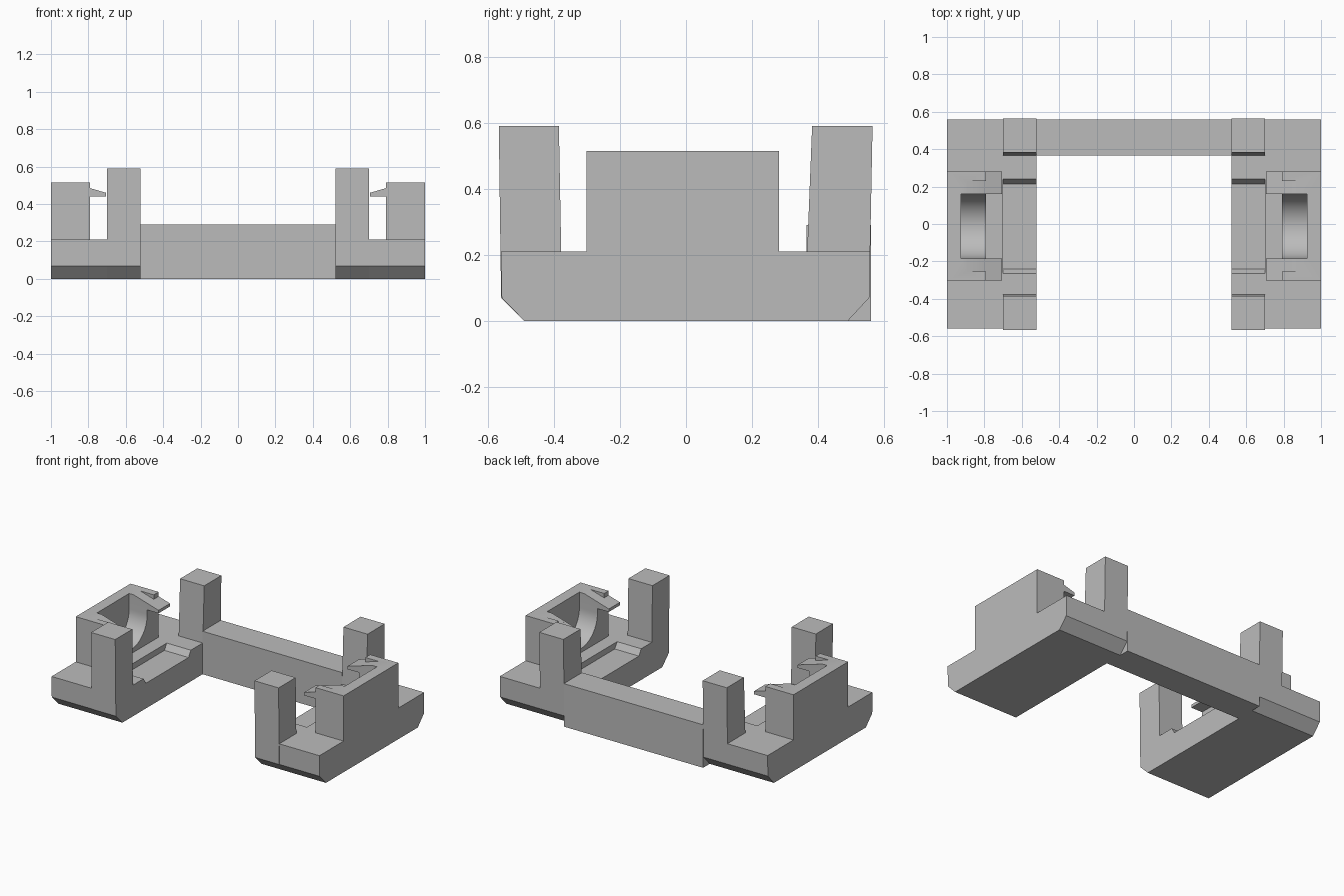
import bpy, bmesh, math

if "Cube" in bpy.data.objects:
    bpy.data.objects.remove(bpy.data.objects["Cube"], do_unlink=True)

grey = bpy.data.materials.new("light_grey")
grey.use_nodes = True
GREY = (0.5, 0.5, 0.5, 1)
grey.diffuse_color = GREY
grey.node_tree.nodes["Principled BSDF"].inputs["Base Color"].default_value = GREY


def prism(name, profile, axis, start, end):
    """Extrude a closed profile: (y, z) points along x, or (x, z) points along y."""
    def place(a, b, t):
        return (t, a, b) if axis == "x" else (a, t, b)
    bm = bmesh.new()
    face = bm.faces.new([bm.verts.new(place(a, b, start)) for a, b in profile])
    out = bmesh.ops.extrude_face_region(bm, geom=[face])
    moved = [v for v in out["geom"] if isinstance(v, bmesh.types.BMVert)]
    bmesh.ops.translate(bm, verts=moved, vec=place(0, 0, end - start))
    bmesh.ops.recalc_face_normals(bm, faces=bm.faces)
    mesh = bpy.data.meshes.new(name)
    bm.to_mesh(mesh)
    bm.free()
    mesh.materials.append(grey)
    obj = bpy.data.objects.new(name, mesh)
    bpy.context.collection.objects.link(obj)
    return obj


def rect(a0, a1, b0, b1):
    return [(a0, b0), (a1, b0), (a1, b1), (a0, b1)]


def activate(obj):
    bpy.ops.object.select_all(action="DESELECT")
    obj.select_set(True)
    bpy.context.view_layer.objects.active = obj


def cut(obj, cutter):
    activate(obj)
    mod = obj.modifiers.new("cut", "BOOLEAN")
    mod.operation = "DIFFERENCE"
    mod.solver = "EXACT"
    mod.object = cutter
    bpy.ops.object.modifier_apply(modifier=mod.name)
    bpy.data.objects.remove(cutter, do_unlink=True)


def mirror(obj):
    obj.modifiers.new("mirror", "MIRROR").use_axis[0] = True


# Rear beam joining the two side modules
prism("rear_beam", rect(0.365, 0.56, 0, 0.29), "x", -0.52, 0.52)

# Outer base with chamfered lower ends
mirror(prism("outer_base", [(-0.49, 0), (0.49, 0), (0.555, 0.07), (0.558, 0.21),
                            (-0.56, 0.21), (-0.558, 0.07)], "x", 0.7, 1.0))

# Inner rail: front and rear posts with a shallow tray between them
mirror(prism("post_rail", [(-0.49, 0), (0.49, 0), (0.555, 0.07), (0.565, 0.59),
                           (0.382, 0.59), (0.367, 0.21), (0.24, 0.21), (0.215, 0.17),
                           (-0.24, 0.17), (-0.265, 0.21), (-0.378, 0.21), (-0.385, 0.59),
                           (-0.567, 0.59), (-0.56, 0.07)], "x", 0.52, 0.7))

# Bearing tower with a rounded open-topped pocket on the inner side
tower = prism("bearing_tower", rect(-0.302, 0.282, 0.2, 0.515), "x", 0.79, 1.0)
radius, mid_y, mid_z = 0.172, -0.012, 0.41
arc = [math.pi + math.pi * i / 32 for i in range(33)]
pocket = [(mid_y + radius * math.cos(t), mid_z + radius * math.sin(t)) for t in arc]
pocket += [(mid_y + radius, 0.7), (mid_y - radius, 0.7)]
cut(tower, prism("pocket_cutter", pocket, "x", 0.6, 0.925))

# Lead-in slope on the top, between the raised outer corners
slope = [(0.705, 0.46), (0.924, 0.525), (0.924, 0.6), (0.705, 0.6)]
cut(tower, prism("slope_cutter", slope, "y", -0.255, 0.23))
activate(tower)
bpy.ops.object.shade_smooth_by_angle(angle=math.radians(30))
mirror(tower)

# Snap clips reaching inward from the tower
clip = [(0.705, 0.44), (0.79, 0.44), (0.79, 0.485), (0.705, 0.46)]
mirror(prism("front_clip", clip, "y", -0.302, mid_y - radius))
mirror(prism("rear_clip", clip, "y", mid_y + radius, 0.282))
